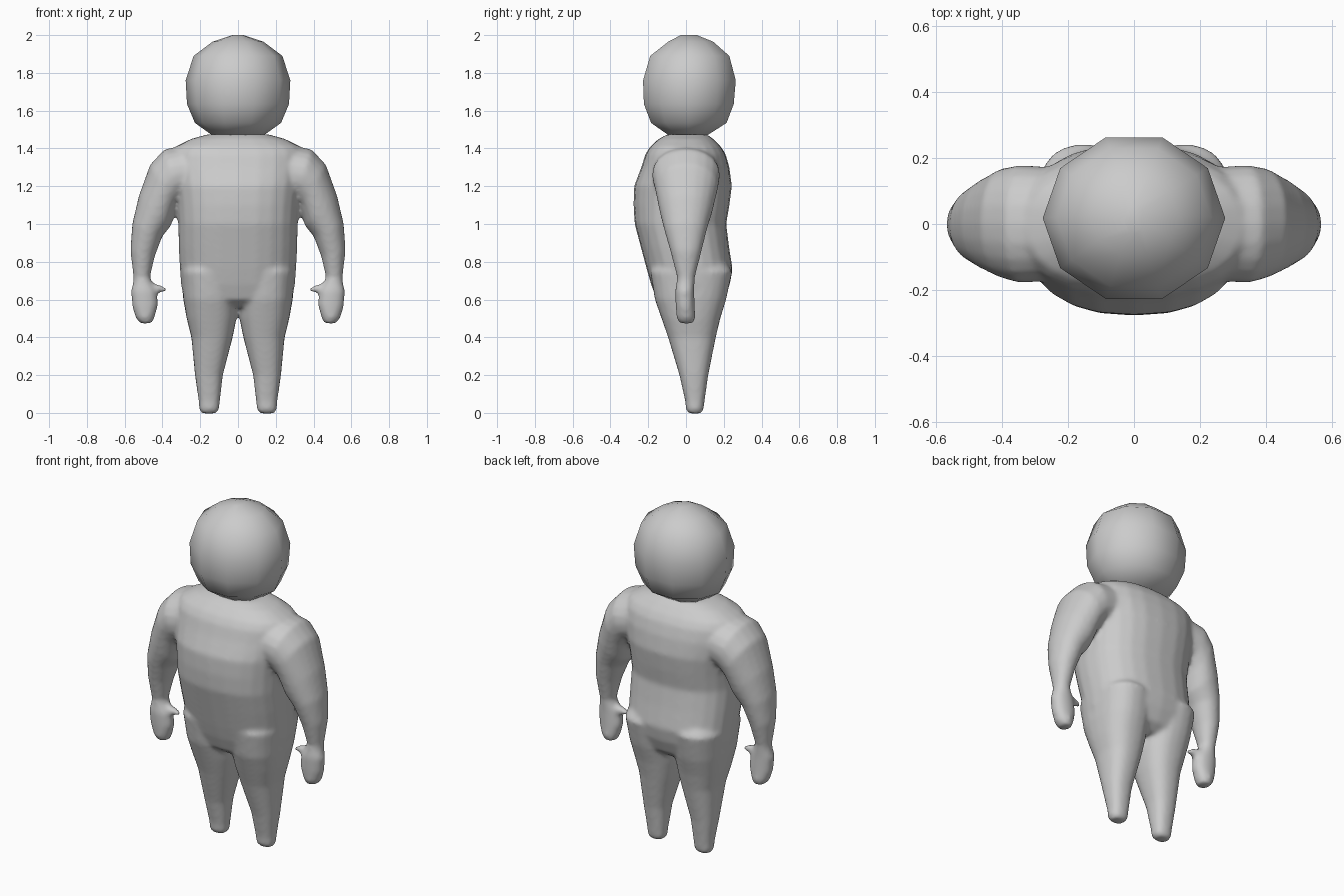
import bpy, bmesh, math
from mathutils import Vector


def ring(c, u, v, n, power):
    # Superellipse cross-section around c, with half axes u and v
    pts = []
    for i in range(n):
        a = 2 * math.pi * i / n
        ca, sa = math.cos(a), math.sin(a)
        pts.append(c + u * math.copysign(abs(ca) ** (2 / power), ca)
                   + v * math.copysign(abs(sa) ** (2 / power), sa))
    return pts


def loft(bm, rings):
    loops = [[bm.verts.new(p) for p in r] for r in rings]
    for a, b in zip(loops, loops[1:]):
        for i in range(len(a)):
            j = (i + 1) % len(a)
            bm.faces.new((a[i], a[j], b[j], b[i]))
    bm.faces.new(loops[0])
    bm.faces.new(loops[-1])


def level(z, x0, x1, y0, y1, n=24, power=2.4):
    # Horizontal section from its x and y extents
    return ring(Vector(((x0 + x1) / 2, (y0 + y1) / 2, z)),
                Vector(((x1 - x0) / 2, 0, 0)), Vector((0, (y1 - y0) / 2, 0)), n, power)


def limb(s, xo, zo, xi, zi, y0, y1):
    # Tilted section between an outer and an inner outline point
    o, i = Vector((s * xo, 0, zo)), Vector((s * xi, 0, zi))
    return ring((o + i) / 2 + Vector((0, (y0 + y1) / 2, 0)), (o - i) / 2,
                Vector((0, (y1 - y0) / 2, 0)), 20, 2.1)


def finish(name, bm):
    bmesh.ops.recalc_face_normals(bm, faces=bm.faces)
    me = bpy.data.meshes.new(name)
    bm.to_mesh(me)
    bm.free()
    for p in me.polygons:
        p.use_smooth = True
    ob = bpy.data.objects.new(name, me)
    bpy.context.collection.objects.link(ob)
    return ob


# z, half width, front y, back y
TORSO = [(0.56, 0.24, -0.10, 0.15), (0.60, 0.285, -0.155, 0.20),
         (0.68, 0.302, -0.185, 0.232), (0.76, 0.308, -0.208, 0.247),
         (0.88, 0.314, -0.24, 0.228), (1.0, 0.316, -0.272, 0.213),
         (1.1, 0.322, -0.278, 0.23), (1.2, 0.335, -0.275, 0.243),
         (1.3, 0.35, -0.237, 0.23), (1.37, 0.35, -0.215, 0.21),
         (1.41, 0.33, -0.19, 0.185), (1.45, 0.25, -0.145, 0.145),
         (1.475, 0.16, -0.10, 0.11)]
# z, inner x, outer x, front y, back y
LEG = [(-0.003, 0.12, 0.19, 0.015, 0.08), (0.015, 0.10, 0.205, 0.0, 0.093),
       (0.06, 0.096, 0.208, -0.004, 0.098), (0.2, 0.08, 0.228, -0.035, 0.118),
       (0.4, 0.028, 0.247, -0.095, 0.158), (0.5, 0.008, 0.272, -0.13, 0.182),
       (0.6, 0.0, 0.29, -0.165, 0.213), (0.75, 0.0, 0.305, -0.19, 0.245),
       (0.82, 0.04, 0.26, -0.15, 0.19)]
# outer x, z; inner x, z; front y, back y
ARM = [(0.22, 1.43, 0.20, 1.15, -0.17, 0.17), (0.39, 1.395, 0.30, 1.12, -0.18, 0.18),
       (0.465, 1.315, 0.325, 1.08, -0.165, 0.17), (0.525, 1.15, 0.355, 0.99, -0.14, 0.14),
       (0.56, 1.0, 0.40, 0.935, -0.115, 0.11), (0.57, 0.86, 0.44, 0.83, -0.08, 0.08),
       (0.554, 0.72, 0.465, 0.72, -0.048, 0.048), (0.555, 0.69, 0.455, 0.69, -0.05, 0.046),
       (0.567, 0.645, 0.43, 0.645, -0.058, 0.044), (0.56, 0.56, 0.422, 0.575, -0.055, 0.046),
       (0.54, 0.50, 0.44, 0.51, -0.05, 0.05), (0.515, 0.472, 0.455, 0.476, -0.035, 0.04)]
THUMB = [(0.49, 0.70, 0.49, 0.62, -0.03, 0.03), (0.44, 0.685, 0.44, 0.63, -0.03, 0.025),
         (0.405, 0.675, 0.405, 0.638, -0.024, 0.016), (0.378, 0.66, 0.378, 0.64, -0.015, 0.008)]

# Body: torso, legs, arms and thumbs fused into one skin
bm = bmesh.new()
loft(bm, [level(z, -w, w, f, b) for z, w, f, b in TORSO])
for s in (-1, 1):
    loft(bm, [level(z, s * xi, s * xo, f, b) for z, xi, xo, f, b in LEG])
    loft(bm, [limb(s, *r) for r in ARM])
    loft(bm, [limb(s, *r) for r in THUMB])
body = finish("body", bm)
rem = body.modifiers.new("fuse", 'REMESH')
rem.mode = 'VOXEL'
rem.voxel_size = 0.012
rem.use_smooth_shade = True
sm = body.modifiers.new("soften", 'SMOOTH')
sm.factor = 0.5
sm.iterations = 8

# Head: coarse ten-sided ball
HEAD = [(1.465, 0.13, -0.09, 0.11), (1.535, 0.228, -0.195, 0.225),
        (1.635, 0.27, -0.235, 0.265), (1.76, 0.277, -0.24, 0.276),
        (1.89, 0.235, -0.20, 0.24), (1.965, 0.135, -0.10, 0.15),
        (2.0, 0.03, -0.03, 0.06)]
bm = bmesh.new()
loft(bm, [level(z, -w, w, f, b, 10, 2.0) for z, w, f, b in HEAD])
finish("head", bm)
